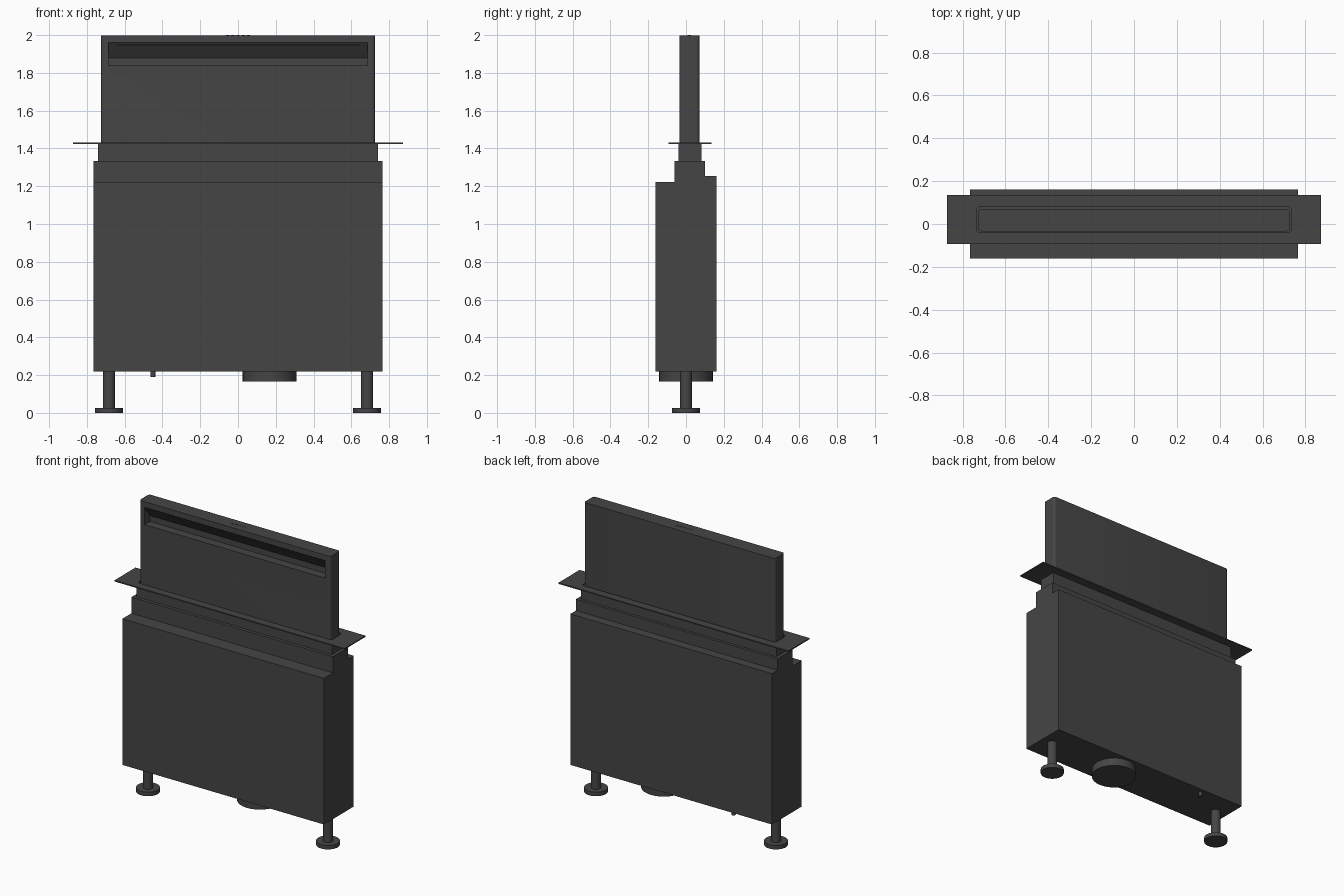
import bpy, bmesh, math
from mathutils import Vector

if "Cube" in bpy.data.objects:
    bpy.data.objects.remove(bpy.data.objects["Cube"])

dark = bpy.data.materials.new("dark_grey")
dark.diffuse_color = (0.06, 0.06, 0.062, 1)
dark.use_nodes = True
dark.node_tree.nodes["Principled BSDF"].inputs["Base Color"].default_value = dark.diffuse_color


def finish(name, bm):
    bmesh.ops.recalc_face_normals(bm, faces=bm.faces)
    me = bpy.data.meshes.new(name)
    bm.to_mesh(me)
    bm.free()
    ob = bpy.data.objects.new(name, me)
    bpy.context.collection.objects.link(ob)
    me.materials.append(dark)
    return ob


def box(name, x, y, z, corner=0.0):
    """Box from (min, max) ranges, optionally with rounded vertical edges."""
    bm = bmesh.new()
    bmesh.ops.create_cube(bm, size=1)
    for v in bm.verts:
        v.co = Vector([r[0] + (c + 0.5) * (r[1] - r[0]) for c, r in zip(v.co, (x, y, z))])
    if corner:
        edges = [e for e in bm.edges if abs(e.verts[0].co.z - e.verts[1].co.z) > 1e-4]
        bmesh.ops.bevel(bm, geom=edges, offset=corner, segments=5, profile=0.5, affect='EDGES')
    return finish(name, bm)


def prism(name, profile, half):
    """Extrude a (y, z) profile along x, symmetric about x = 0."""
    bm = bmesh.new()
    face = bm.faces.new([bm.verts.new((-half, y, z)) for y, z in profile])
    ext = bmesh.ops.extrude_face_region(bm, geom=[face])
    verts = [g for g in ext["geom"] if isinstance(g, bmesh.types.BMVert)]
    bmesh.ops.translate(bm, verts=verts, vec=(2 * half, 0, 0))
    return finish(name, bm)


def smooth(ob):
    bpy.ops.object.select_all(action='DESELECT')
    ob.select_set(True)
    bpy.context.view_layer.objects.active = ob
    bpy.ops.object.shade_smooth_by_angle(angle=math.radians(35))


def cylinder(name, x, y, r, z0, z1, segments=40):
    bpy.ops.mesh.primitive_cylinder_add(vertices=segments, radius=r, depth=z1 - z0,
                                        location=(x, y, (z0 + z1) / 2))
    ob = bpy.context.object
    ob.name = name
    ob.data.materials.append(dark)
    smooth(ob)
    return ob


def cut(ob, cutter):
    mod = ob.modifiers.new("cut", 'BOOLEAN')
    mod.operation, mod.solver, mod.object = 'DIFFERENCE', 'EXACT', cutter
    bpy.context.view_layer.objects.active = ob
    bpy.ops.object.modifier_apply(modifier=mod.name)
    bpy.data.objects.remove(cutter)


# Stepped motor housing
prism("housing", [(-0.161, 0.22), (0.161, 0.22), (0.161, 1.255), (0.10, 1.255),
                  (0.10, 1.333), (-0.062, 1.333), (-0.062, 1.222), (-0.161, 1.222)], 0.765)

# Collar below the worktop
box("collar", (-0.742, 0.742), (-0.04, 0.081), (1.333, 1.424))

# Worktop flange with rounded opening
flange = box("worktop_flange", (-0.873, 0.873), (-0.093, 0.136), (1.423, 1.431))
cut(flange, box("opening_cutter", (-0.735, 0.735), (-0.04, 0.081), (1.40, 1.45), 0.02))

# Rising column with an undercut intake recess in its front
column = box("rising_column", (-0.725, 0.725), (-0.034, 0.071), (1.42, 1.998), 0.015)
cut(column, prism("recess_cutter", [(-0.06, 1.96), (-0.034, 1.96), (0.025, 1.88),
                                    (0.025, 1.84), (-0.06, 1.84)], 0.685))
smooth(column)

# Light strip lying on the sloped recess face
prism("light_strip", [(-0.026, 1.949), (-0.020, 1.941), (-0.022, 1.9395), (-0.028, 1.9475)], 0.645)

# Flat control buttons on top of the column
for i in range(5):
    cylinder(f"control_button_{i + 1}", (i - 2) * 0.027, 0.018, 0.009, 1.99, 2.0, 20)

# Levelling legs
for side, s in (("left", -1), ("right", 1)):
    cylinder(f"{side}_leg", s * 0.683, 0, 0.032, 0.02, 0.23)
    cylinder(f"{side}_foot", s * 0.683, 0, 0.074, 0, 0.027)

# Air outlet and cable stub underneath
cylinder("air_outlet", 0.167, 0, 0.142, 0.167, 0.23, 64)
cylinder("cable_stub", -0.45, 0.126, 0.013, 0.19, 0.23, 24)
